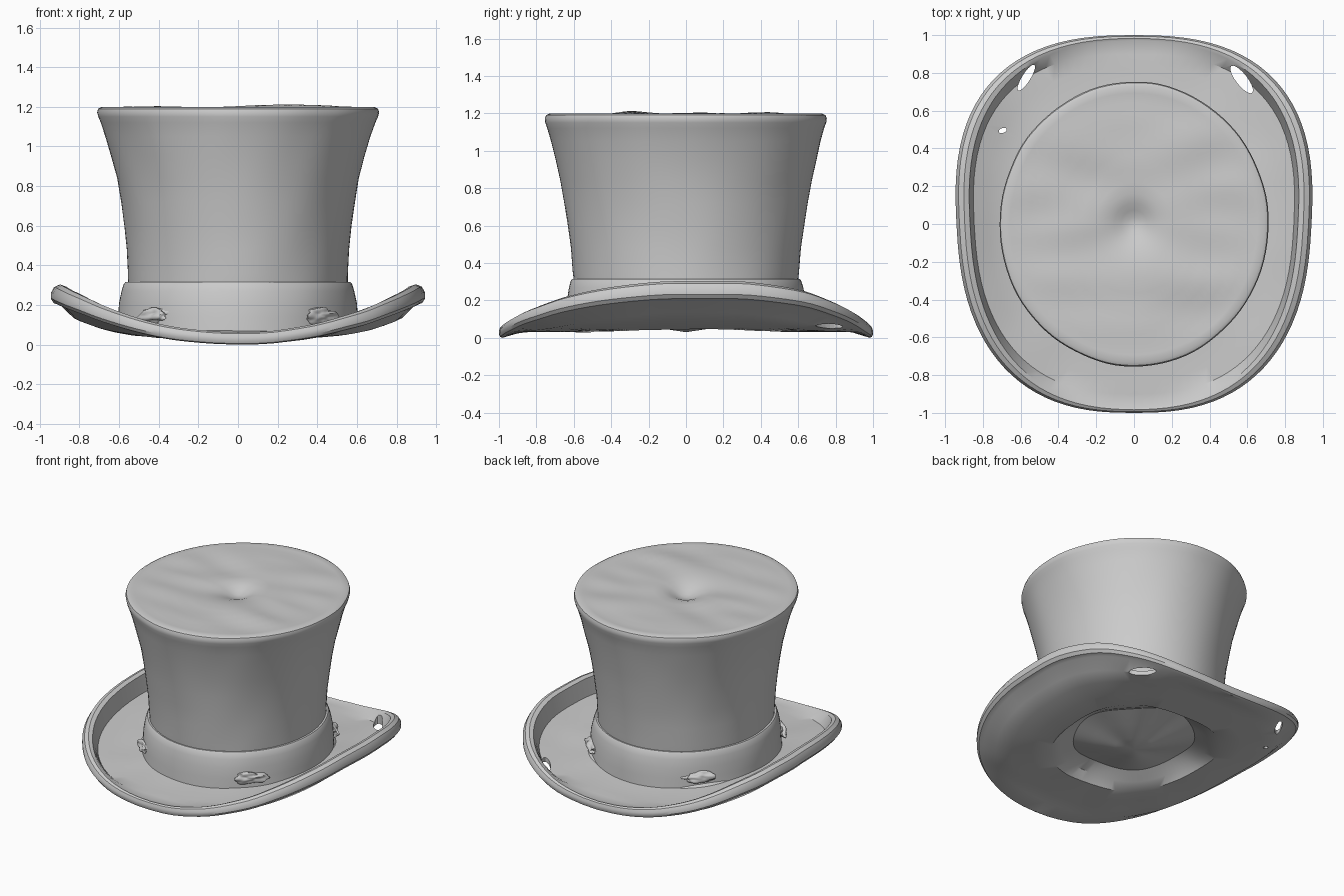
import bpy, bmesh, math
from mathutils import Vector, noise

if "Cube" in bpy.data.objects:
    bpy.data.objects.remove(bpy.data.objects["Cube"])

N = 96
ANGLES = [2 * math.pi * i / N for i in range(N)]


def wobble(x, y, z, amount, scale=4.0):
    return amount * noise.noise(Vector((x, y, z)) * scale)


def loft(name, rings, start=None, end=None, angle=35):
    """Skin a stack of rings; start / end are optional closing points."""
    bm = bmesh.new()
    loops = [[bm.verts.new(p) for p in ring] for ring in rings]
    n = len(loops[0])
    for a, b in zip(loops, loops[1:]):
        for i in range(n):
            j = (i + 1) % n
            bm.faces.new((a[i], a[j], b[j], b[i]))
    for pole, loop in ((start, loops[0]), (end, loops[-1])):
        if pole:
            tip = bm.verts.new(pole)
            for i in range(n):
                bm.faces.new((tip, loop[i], loop[(i + 1) % n]))
    bmesh.ops.recalc_face_normals(bm, faces=bm.faces)
    me = bpy.data.meshes.new(name)
    bm.to_mesh(me)
    bm.free()
    ob = bpy.data.objects.new(name, me)
    bpy.context.collection.objects.link(ob)
    smooth(ob, angle)
    return ob


def smooth(ob, angle):
    bpy.ops.object.select_all(action='DESELECT')
    bpy.context.view_layer.objects.active = ob
    ob.select_set(True)
    bpy.ops.object.shade_smooth_by_angle(angle=math.radians(angle))


def ellipse(rx, ry, z, amount=0.008):
    pts = []
    for a in ANGLES:
        x, y = rx * math.cos(a), ry * math.sin(a)
        k = 1 + wobble(x, y, z, amount)
        pts.append((x * k, y * k, z))
    return pts


# Brim: rounded-box outline narrower at the front, sides swept up, edge rolled
def outline(a):
    p = 2 / 2.55
    c, s = math.cos(a), math.sin(a)
    y = math.copysign(abs(s) ** p, s)
    return 0.94 * math.copysign(abs(c) ** p, c) * (1 + 0.055 * y), y


def under_z(x):
    return 0.032 + 0.17 * (abs(x) / 0.94) ** 4


def low_z(x):
    return 0.0 + 0.2 * (x / 0.94) ** 2


def high_z(x):
    return 0.062 + 0.22 * (x / 0.9) ** 2


def sheet(s, dz):
    return [(x * s, y * s, under_z(x * s) + dz + wobble(x * s, y * s, dz, 0.006))
            for x, y in map(outline, ANGLES)]


def roll(inset, t):
    """Ring on the rolled edge: inset in roll widths, t from bottom to top."""
    pts = []
    for a in ANGLES:
        x, y = outline(a)
        k = 1 - inset * (0.03 + 0.055 * abs(math.cos(a)))
        z = low_z(x) * (1 - t) + high_z(x) * t
        pts.append((x * k, y * k, z + wobble(x, y, 0, 0.006)))
    return pts


def recess(r, z, ripple):
    return [(r * math.cos(a), r * 1.08 * math.sin(a),
             z + ripple * math.cos(4 * a)) for a in ANGLES]


brim = loft("brim",
            [recess(0.12, 0.05, 0.005), recess(0.25, 0.085, 0.012),
             recess(0.38, 0.12, 0.015), recess(0.46, 0.08, 0.015),
             sheet(0.53, 0.0), sheet(0.65, 0.0), sheet(0.78, 0.0), sheet(0.88, 0.0),
             roll(0.6, 0.0), roll(0.2, 0.08), roll(0.0, 0.3), roll(0.0, 0.6),
             roll(0.2, 0.88), roll(0.55, 1.0), roll(0.9, 0.9),
             sheet(0.9, 0.03), sheet(0.82, 0.03), sheet(0.72, 0.03),
             sheet(0.6, 0.04), recess(0.5, 0.2, 0), recess(0.2, 0.22, 0)],
            (0, 0, 0.03), (0, 0, 0.22))

# Torn slots along the back of the brim
for x, y, length, width, turn in ((0.57, 0.765, 0.09, 0.03, -52),
                                  (-0.57, 0.775, 0.08, 0.022, 58),
                                  (-0.695, 0.495, 0.022, 0.013, 20)):
    bpy.ops.mesh.primitive_cylinder_add(vertices=20, radius=1, depth=1,
                                        location=(x, y, 0.1),
                                        rotation=(0, 0, math.radians(turn)))
    cutter = bpy.context.object
    cutter.name = "slot_cutter"
    cutter.scale = (length, width, 1)
    cutter.hide_render = True
    mod = brim.modifiers.new("slot", 'BOOLEAN')
    mod.operation = 'DIFFERENCE'
    mod.object = cutter
    mod.solver = 'EXACT'
    bpy.context.view_layer.objects.active = brim
    bpy.ops.object.modifier_apply(modifier=mod.name)
    bpy.data.objects.remove(cutter)

# Hat band, its foot following the brim
foot = [(0.61 * math.cos(a), 0.645 * math.sin(a),
         under_z(0.61 * math.cos(a)) + 0.015) for a in ANGLES]
loft("hat_band", [foot] + [ellipse(*r) for r in
     ((0.605, 0.64, 0.14), (0.6, 0.635, 0.21), (0.588, 0.625, 0.27),
      (0.578, 0.615, 0.305), (0.57, 0.608, 0.315), (0.545, 0.59, 0.315))])

# Crown: flared wall, rounded top edge
wall = ((0.555, 0.597, 0.29), (0.557, 0.605, 0.36), (0.562, 0.615, 0.48),
        (0.572, 0.632, 0.6), (0.59, 0.65, 0.72), (0.612, 0.672, 0.84),
        (0.64, 0.697, 0.95), (0.668, 0.72, 1.05), (0.692, 0.739, 1.12),
        (0.705, 0.75, 1.15), (0.711, 0.753, 1.172), (0.706, 0.747, 1.19),
        (0.69, 0.73, 1.198))


# Crown top: gently creased, with a dimple in the middle
def top_z(x, y):
    d = math.hypot(x, y - 0.02)
    fade = min(1, (0.72 - d) * 5) if d < 0.72 else 0
    return (1.197 - 0.06 * math.exp(-(d / 0.11) ** 2)
            + fade * 0.022 * noise.noise(Vector((x * 2.2, y * 5, 3.1))))


rings = [ellipse(*r, 0.008) for r in wall]
for f in (0.95, 0.88, 0.8, 0.7, 0.6, 0.5, 0.4, 0.3, 0.22, 0.15, 0.1, 0.05):
    rings.append([(x, y, top_z(x, y)) for x, y in
                  ((0.69 * f * math.cos(a), 0.73 * f * math.sin(a)) for a in ANGLES)])
loft("crown", rings, None, (0, 0, top_z(0, 0)))

# Crumpled knots around the foot of the band
for i, (sx, sy) in enumerate(((1, -1), (-1, -1), (1, 1), (-1, 1))):
    bpy.ops.mesh.primitive_ico_sphere_add(subdivisions=4, radius=1)
    knot = bpy.context.object
    knot.name = f"band_knot_{i + 1}"
    turn = math.atan2(sy * 0.49, sx * 0.42)
    for v in knot.data.vertices:
        k = 1 + 0.5 * noise.noise(v.co * 1.7 + Vector((i * 5, 0, 0)))
        v.co = Vector((v.co.x * 0.035, v.co.y * 0.1, v.co.z * 0.04)) * k
    knot.rotation_euler.z = turn
    knot.location = (sx * 0.415, sy * 0.46, 0.145)
    smooth(knot, 40)
